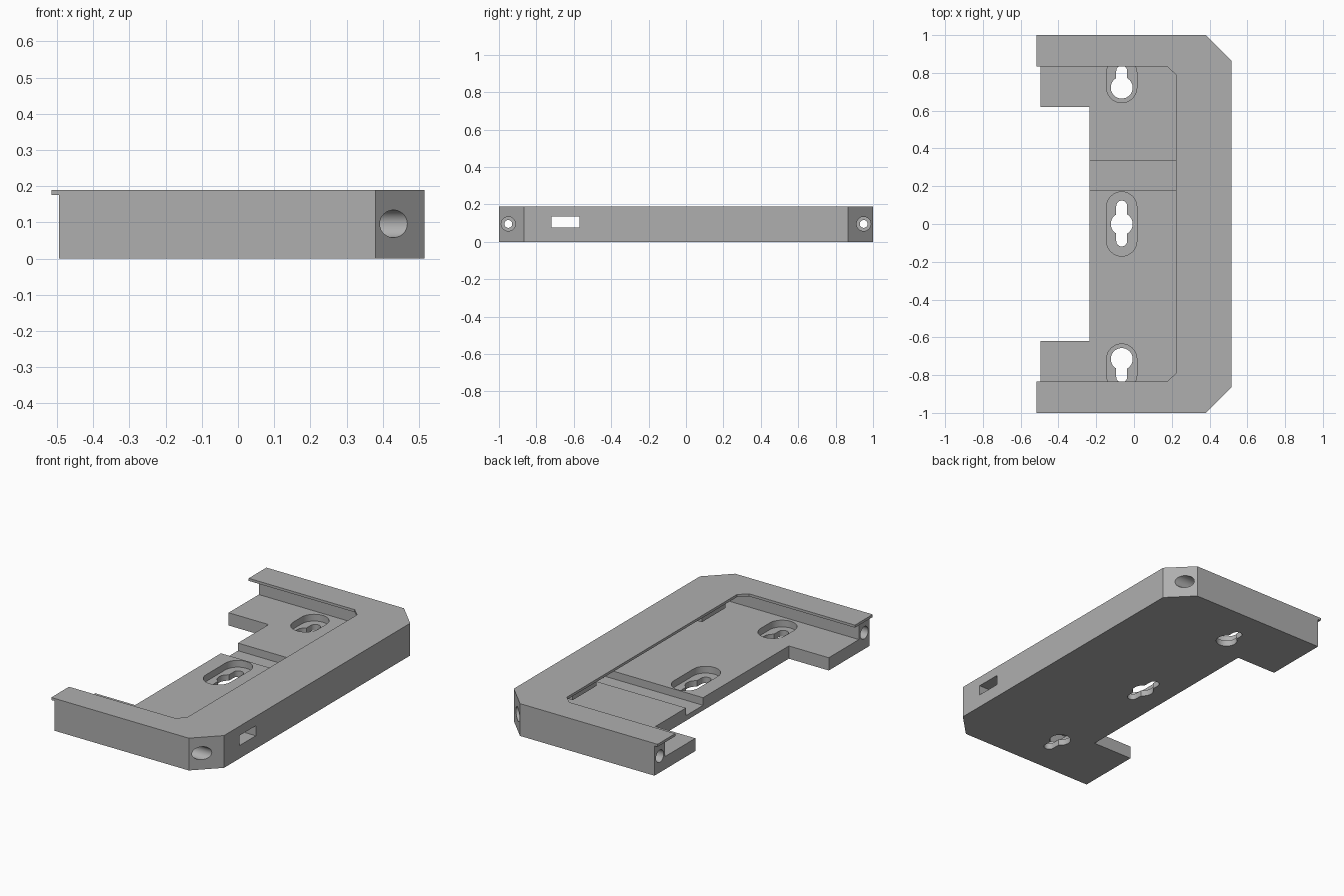
import bpy, bmesh, math

if "Cube" in bpy.data.objects:
    bpy.data.objects.remove(bpy.data.objects["Cube"], do_unlink=True)

grey = bpy.data.materials.new("plain grey")
grey.use_nodes = True
COLOUR = (0.43, 0.43, 0.43, 1)
grey.diffuse_color = COLOUR
grey.node_tree.nodes["Principled BSDF"].inputs["Base Color"].default_value = COLOUR


def prism(name, points, z0, z1):
    """Extrude a flat outline from z0 to z1."""
    bm = bmesh.new()
    face = bm.faces.new([bm.verts.new((x, y, z0)) for x, y in points])
    top = bmesh.ops.extrude_face_region(bm, geom=[face])["geom"]
    verts = [v for v in top if isinstance(v, bmesh.types.BMVert)]
    bmesh.ops.translate(bm, vec=(0, 0, z1 - z0), verts=verts)
    bmesh.ops.recalc_face_normals(bm, faces=bm.faces)
    mesh = bpy.data.meshes.new(name)
    bm.to_mesh(mesh)
    bm.free()
    mesh.materials.append(grey)
    obj = bpy.data.objects.new(name, mesh)
    bpy.context.collection.objects.link(obj)
    return obj


def box(name, x0, x1, y0, y1, z0, z1):
    return prism(name, [(x0, y0), (x1, y0), (x1, y1), (x0, y1)], z0, z1)


def stadium(x, y0, y1, r, n=20):
    """Outline of an upright slot with round ends centred at y0 and y1."""
    arc = [math.pi * i / n for i in range(n + 1)]
    upper = [(x + r * math.cos(a), y1 + r * math.sin(a)) for a in arc]
    lower = [(x - r * math.cos(a), y0 - r * math.sin(a)) for a in arc]
    return upper + lower


def circle(x, y, r, n=40):
    return [(x + r * math.cos(2 * math.pi * i / n),
             y + r * math.sin(2 * math.pi * i / n)) for i in range(n)]


def mirrored(half):
    """Complete an outline given for y > 0 with its reflection."""
    return half + [(x, -y) for x, y in reversed(half)]


def cut(target, cutter):
    mod = target.modifiers.new("cut", "BOOLEAN")
    mod.operation = "DIFFERENCE"
    mod.solver = "EXACT"
    mod.object = cutter
    bpy.context.view_layer.objects.active = target
    bpy.ops.object.modifier_apply(modifier=mod.name)
    bpy.data.objects.remove(cutter, do_unlink=True)


def rod(name, x0, x1, y, z, r):
    """Round cutter along x."""
    bpy.ops.mesh.primitive_cylinder_add(
        vertices=40, radius=r, depth=x1 - x0,
        location=((x0 + x1) / 2, y, z), rotation=(0, math.pi / 2, 0))
    bpy.context.object.name = name
    return bpy.context.object


# Mounting frame: full-height C outline with two tabs
frame = prism("mounting_frame", mirrored(
    [(-0.235, 0.62), (-0.515, 0.62), (-0.515, 1), (0.38, 1), (0.515, 0.865)]), 0, 0.19)

# Cavity below the rim, then the smaller opening through the rim
cut(frame, prism("cavity", mirrored([(-0.8, 0.9), (0.36, 0.9), (0.41, 0.85)]), 0.075, 0.175))
cut(frame, prism("opening", mirrored([(-0.8, 0.835), (0.175, 0.835), (0.222, 0.79)]), 0.12, 0.3))

# Ends of the arms step back below the thin lip
cut(frame, box("end_step", -0.8, -0.495, -1.2, 1.2, -0.1, 0.175))

# Groove across the floor
cut(frame, box("groove", -0.6, 0.4, 0.177, 0.335, 0.03, 0.1))

# Cable window in the long wall
cut(frame, box("window", 0.3, 0.7, -0.72, -0.57, 0.076, 0.135))

# Keyhole pockets and slots
KX = -0.065
for pocket, slot, centre in (
        ((-0.09, 0.09), (-0.09, 0.095), 0),
        ((0.722, 0.8), (0.722, 0.81), 0.722),
        ((-0.8, -0.715), (-0.81, -0.715), -0.715)):
    cut(frame, prism("pocket", stadium(KX, *pocket, 0.08), 0.035, 0.12))
    cut(frame, prism("slot", stadium(KX, *slot, 0.029), -0.1, 0.1))
    cut(frame, prism("keyhole", circle(KX, centre, 0.058), -0.1, 0.1))

# Screw holes along both arms, counterbored at each end
for side in (-1, 1):
    y = side * 0.95
    cut(frame, rod("screw_hole", -0.7, 0.7, y, 0.096, 0.021))
    cut(frame, rod("chamfer_bore", 0.32, 0.7, y, 0.096, 0.038))
    cut(frame, rod("end_bore", -0.7, -0.42, y, 0.096, 0.036))

bpy.ops.object.select_all(action="DESELECT")
frame.select_set(True)
bpy.context.view_layer.objects.active = frame
bpy.ops.object.shade_smooth_by_angle(angle=math.radians(30))

# Small clips under the long rim
for name, y in (("front_clip", -0.6), ("back_clip", 0.6)):
    box(name, 0.24, 0.3, y - 0.11, y + 0.11, 0.137, 0.176)
